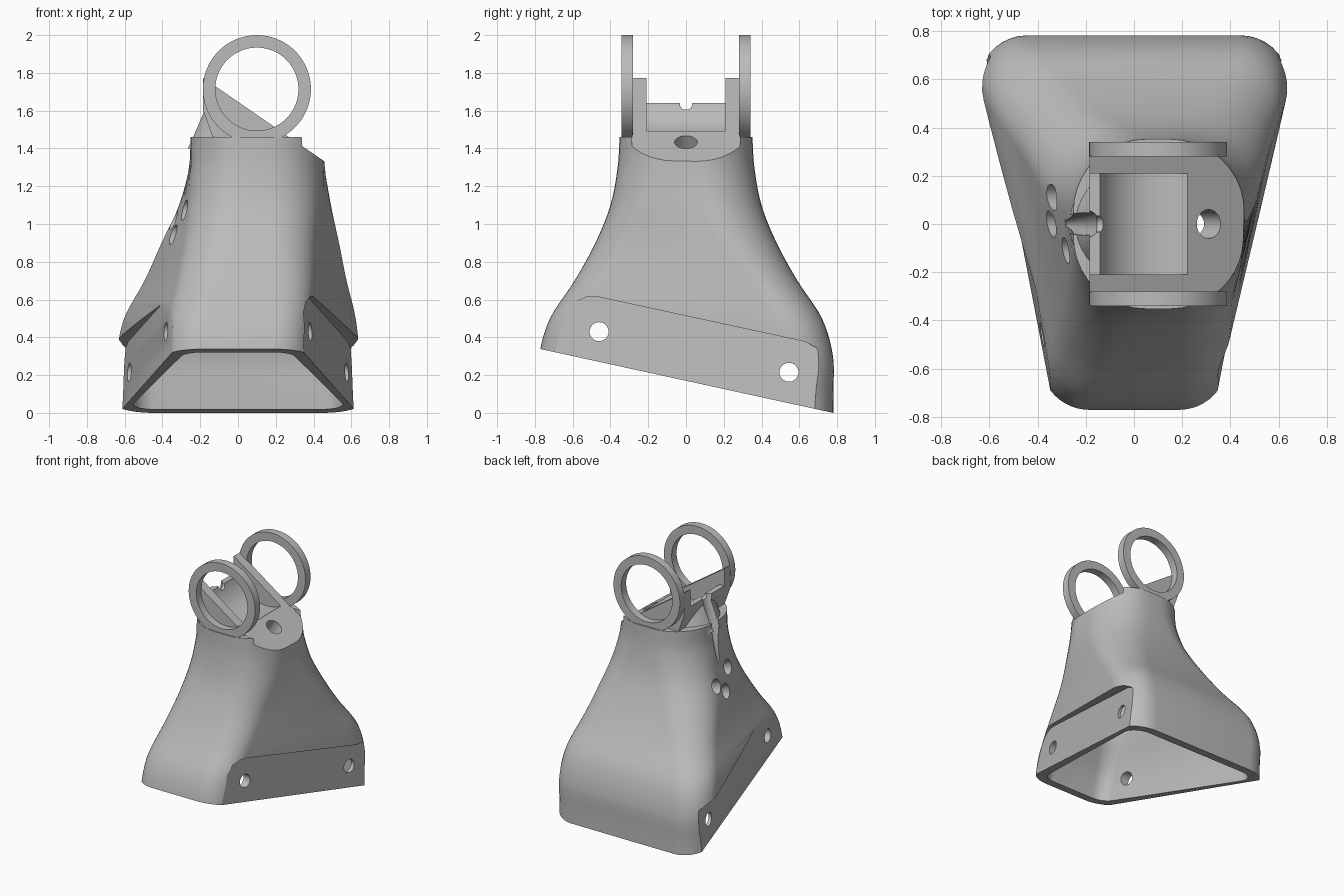
import bpy, bmesh
from math import sin, cos, pi, atan2
from mathutils import Vector

cube = bpy.data.objects.get("Cube")
if cube:
    bpy.data.objects.remove(cube, do_unlink=True)

grey = bpy.data.materials.new("plain grey")
grey.use_nodes = True
COLOR = (0.5, 0.5, 0.5, 1)
grey.diffuse_color = COLOR
grey.node_tree.nodes["Principled BSDF"].inputs["Base Color"].default_value = COLOR


def skin(name, rings):
    """Closed solid through a list of equal-length point rings."""
    bm = bmesh.new()
    rows = [[bm.verts.new(p) for p in ring] for ring in rings]
    n = len(rows[0])
    for a, b in zip(rows, rows[1:]):
        for i in range(n):
            j = (i + 1) % n
            bm.faces.new((a[i], a[j], b[j], b[i]))
    bm.faces.new(rows[0][::-1])
    bm.faces.new(rows[-1])
    bmesh.ops.recalc_face_normals(bm, faces=bm.faces)
    mesh = bpy.data.meshes.new(name)
    bm.to_mesh(mesh)
    bm.free()
    obj = bpy.data.objects.new(name, mesh)
    bpy.context.collection.objects.link(obj)
    mesh.materials.append(grey)
    return obj


def rod(name, p, q, r1, r2=None, n=48):
    """Cylinder or cone between two points."""
    p, q = Vector(p), Vector(q)
    side = (q - p).orthogonal().normalized()
    up = (q - p).normalized().cross(side)

    def circle(c, r):
        return [c + r * (side * cos(2 * pi * i / n) + up * sin(2 * pi * i / n)) for i in range(n)]
    return skin(name, [circle(p, r1), circle(q, r1 if r2 is None else r2)])


def slab(name, outline, y):
    """Extrude an x-z outline across -y..y."""
    return skin(name, [[(x, s, z) for x, z in outline] for s in (-y, y)])


def combine(target, tool, operation="DIFFERENCE"):
    mod = target.modifiers.new("cut", "BOOLEAN")
    mod.operation, mod.solver, mod.object = operation, "EXACT", tool
    bpy.context.view_layer.objects.active = target
    bpy.ops.object.modifier_apply(modifier=mod.name)
    bpy.data.objects.remove(tool, do_unlink=True)


# Shell stations: height, centre x, half depth, back half width, front half width, corner radius
STATIONS = [Vector(s) for s in (
    (-0.1, 0, 0.78, 0.64, 0.385, 0.2),
    (0.1, 0, 0.78, 0.64, 0.385, 0.2),
    (0.3, 0, 0.778, 0.642, 0.385, 0.2),
    (0.5, 0.01, 0.72, 0.613, 0.38, 0.2),
    (0.7, 0.04, 0.59, 0.535, 0.37, 0.22),
    (0.9, 0.065, 0.48, 0.47, 0.36, 0.25),
    (1.1, 0.09, 0.4, 0.402, 0.36, 0.28),
    (1.3, 0.1, 0.362, 0.36, 0.354, 0.3),
    (1.46, 0.1, 0.352, 0.352, 0.352, 0.3))]


def stations(steps=5):
    s = [STATIONS[0]] + STATIONS + [STATIONS[-1]]
    for a, b, c, d in zip(s, s[1:], s[2:], s[3:]):
        for k in range(steps):
            t = k / steps
            yield b + 0.5 * t * (c - a + t * (2 * a - 5 * b + 4 * c - d + t * (3 * (b - c) + d - a)))
    yield STATIONS[-1]


def section(station, inset, n=10):
    """Rounded trapezoid: the outline around four equal corner circles."""
    z, cx, hy, back, front, r = station
    tilt = atan2(back - front, 2 * (hy - r))
    half = []
    for w, sy, a0, a1 in ((front, -1, -pi / 2, -tilt), (back, 1, -tilt, pi / 2)):
        for i in range(n + 1):
            a = a0 + (a1 - a0) * i / n
            half.append((w - r + (r - inset) * cos(a), sy * (hy - r) + (r - inset) * sin(a)))
    return [(cx + x, y, z) for x, y in half] + [(cx - x, y, z) for x, y in reversed(half)]


def slope(x):
    return 1.647 - 0.69 * x


# Outer shell and the head rising from its neck
housing = skin("housing", [section(s, 0) for s in stations()])
combine(housing, slab("head", [(-0.12, 1.42), (-0.184, 1.6), (-0.184, 1.9), (0.28, 1.9), (0.28, 1.42)], 0.285), "UNION")
collar = rod("collar", (0.1, 0, 1.4), (0.1, 0, 1.62), 0.368, 0.276)
for v in collar.data.vertices:
    v.co.y *= 0.8
combine(housing, collar, "UNION")

# Sloping top, cradle trough and low end plate
combine(housing, slab("slope_cut", [(-0.5, slope(-0.5)), (0.8, slope(0.8)), (0.8, 2.3), (-0.5, 2.3)], 0.287))
combine(housing, rod("trough", (0.1, -0.21, 1.715), (0.1, 0.21, 1.715), 0.253, n=96))
combine(housing, slab("plate_cut", [(-0.5, 1.64), (-0.1, 1.64), (-0.1, 2), (-0.5, 2)], 0.21))

# Hollow inside
combine(housing, skin("cavity", [section(s, 0.085) for s in stations() if s[0] < 1.31]))

# Slanted open base
combine(housing, skin("base_cut", [[(x, -1, -1), (x, 1, -1), (x, 1, -0.048), (x, -1, 0.388)] for x in (-1, 1)]))

# Recessed side panels
PANEL = [(-0.95, 0.1), (0.69, -0.1), (0.7, 0.1), (0.71, 0.31), (0.69, 0.345), (0.63, 0.377),
         (-0.47, 0.615), (-0.52, 0.617), (-0.58, 0.59), (-0.63, 0.53), (-0.66, 0.44), (-0.69, 0.34), (-0.95, 0.3)]
for side in (-1, 1):
    deep = [(side * (0.576 + 0.18 * (y - 0.545) - 0.06 * (z - 0.215)), y, z) for y, z in PANEL]
    combine(housing, skin("panel_cut", [deep, [(side, y, z) for y, z in PANEL]]))

# Mounting holes, vent holes, sloped-face hole
for y, z in ((-0.46, 0.43), (0.545, 0.215)):
    combine(housing, rod("mount_hole", (-1, y, z), (1, y, z), 0.05))
out = Vector((0.18, 0, -0.08))
for p in ((-0.3, -0.11, 1.08), (-0.36, 0, 0.95), (-0.34, 0.11, 1.02)):
    combine(housing, rod("vent_hole", Vector(p) - out, Vector(p) + out, 0.055))
combine(housing, rod("top_hole", (0.14, 0, 1.187), (0.48, 0, 1.679), 0.06))

# Notch and tapering groove on the end plate
combine(housing, rod("notch", (-0.4, 0, 1.638), (-0.1, 0, 1.638), 0.033))
combine(housing, rod("groove", (-0.2, 0, 1.66), (-0.3, 0, 1.15), 0.06, 0.02))

# Pair of upright rings
parts = [housing]
for name, side in (("front_ring", -1), ("back_ring", 1)):
    ring = rod(name, (0.1, side * 0.28, 1.714), (0.1, side * 0.341, 1.714), 0.286, n=96)
    combine(ring, rod("bore", (0.1, side * 0.2, 1.714), (0.1, side * 0.4, 1.714), 0.22, n=96))
    parts.append(ring)

bpy.ops.object.select_all(action="DESELECT")
for part in parts:
    part.select_set(True)
bpy.context.view_layer.objects.active = housing
bpy.ops.object.shade_smooth_by_angle(angle=0.5)
